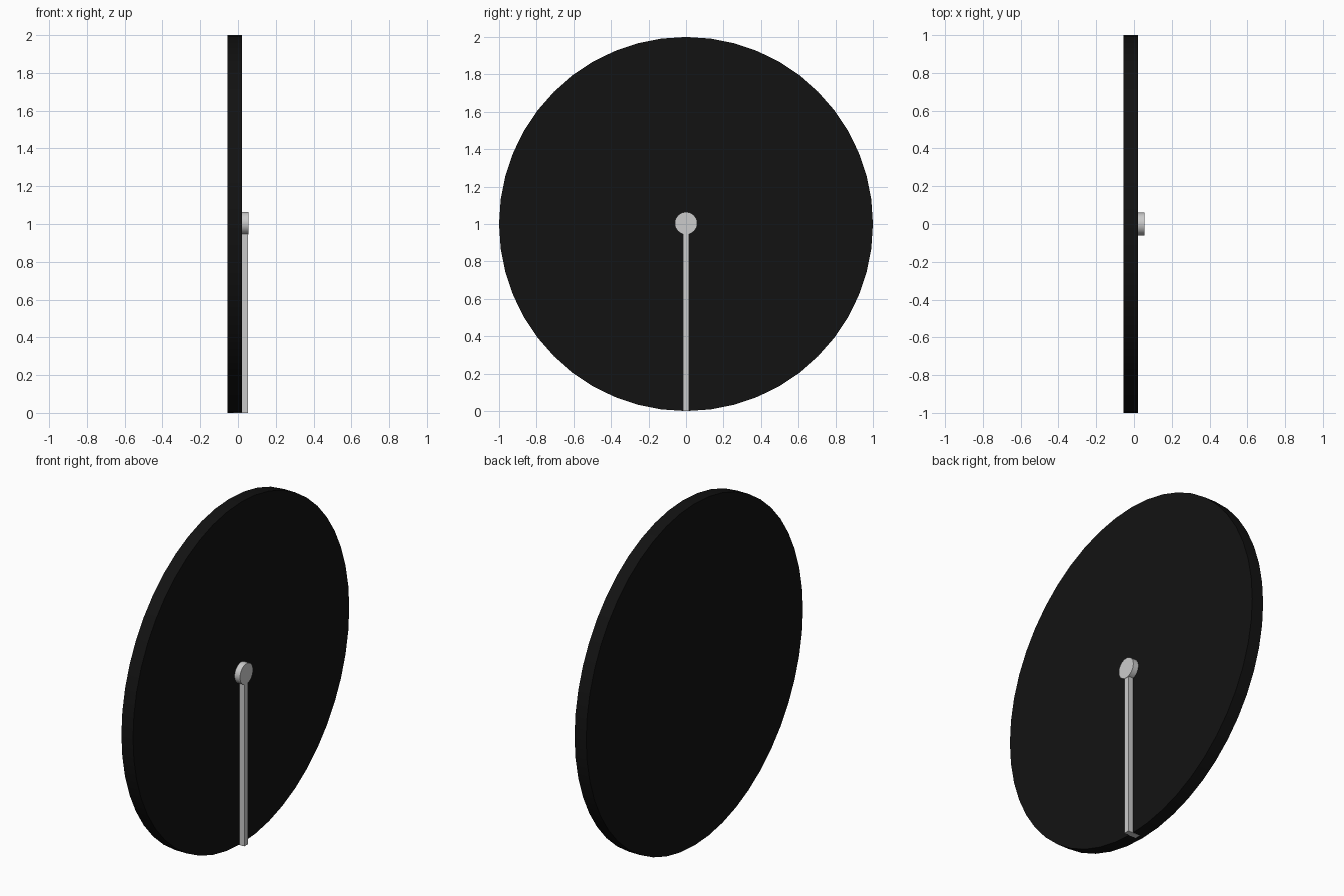
import bpy
import math

if "Cube" in bpy.data.objects:
    bpy.data.objects.remove(bpy.data.objects["Cube"])


def material(name, value):
    mat = bpy.data.materials.new(name)
    mat.diffuse_color = (value, value, value, 1)
    mat.use_nodes = True
    mat.node_tree.nodes["Principled BSDF"].inputs["Base Color"].default_value = mat.diffuse_color
    return mat


def x_cylinder(name, x0, x1, radius, z, sides):
    bpy.ops.mesh.primitive_cylinder_add(
        vertices=sides, radius=radius, depth=x1 - x0,
        location=((x0 + x1) / 2, 0, z), rotation=(0, math.pi / 2, 0))
    obj = bpy.context.object
    obj.name = name
    bpy.ops.object.shade_smooth_by_angle()
    return obj


# Black round face plate
disc = x_cylinder("disc", -0.055, 0.02, 1.0, 1.0, 48)
disc.data.materials.append(material("black", 0.006))

# Grey pivot, set slightly into the disc
x_cylinder("hub", -0.02, 0.055, 0.06, 1.004, 32)

# Grey pointer from the pivot down to the rim, set into the disc
x0, x1, z0, z1 = -0.025, 0.053, 0.0, 1.0
bpy.ops.mesh.primitive_cube_add(
    size=1, location=((x0 + x1) / 2, 0, (z0 + z1) / 2))
hand = bpy.context.object
hand.name = "pointer"
hand.scale = (x1 - x0, 0.034, z1 - z0)
